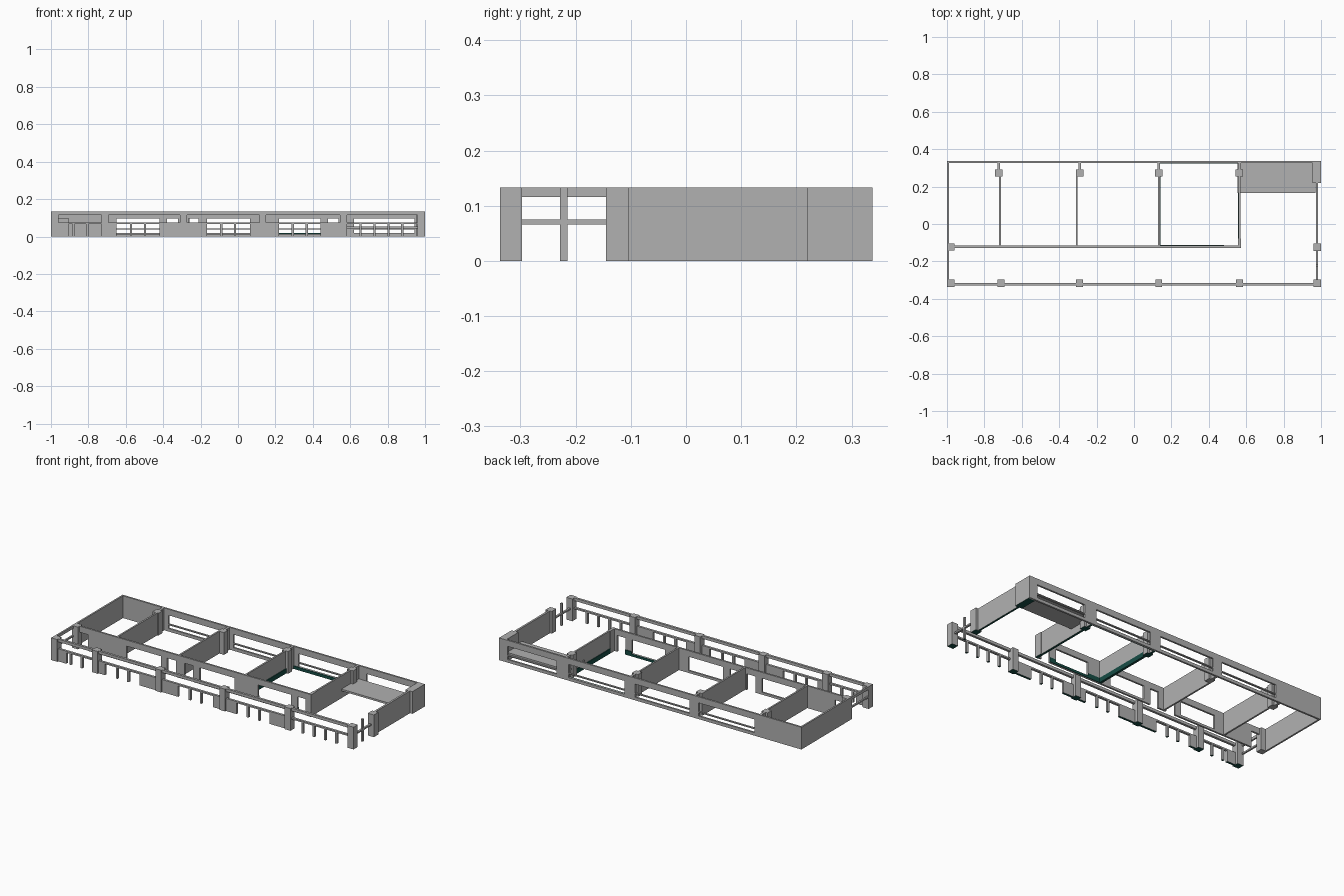
import bpy, bmesh, math
from mathutils import Vector

if "Cube" in bpy.data.objects:
    bpy.data.objects.remove(bpy.data.objects["Cube"])

H = 0.133          # wall height
BEAM = 0.116       # underside of the veranda beam
RAIL = (0.066, 0.075)


def material(name, rgb):
    m = bpy.data.materials.new(name)
    m.diffuse_color = (*rgb, 1)
    m.use_nodes = True
    m.node_tree.nodes["Principled BSDF"].inputs["Base Color"].default_value = m.diffuse_color
    return m


GREY = material("concrete grey", (0.44, 0.44, 0.44))
GREEN = material("dark green", (0.008, 0.075, 0.06))


def finish(bm, name, green_base=False, all_green=False):
    bmesh.ops.remove_doubles(bm, verts=bm.verts, dist=1e-5)
    bmesh.ops.recalc_face_normals(bm, faces=bm.faces)
    for f in bm.faces:      # undersides on the ground may be green
        under = f.normal.z < -0.5 and f.calc_center_median().z < 0.001
        f.material_index = int(all_green or (green_base and under))
    me = bpy.data.meshes.new(name)
    bm.to_mesh(me)
    bm.free()
    me.materials.append(GREY)
    me.materials.append(GREEN)
    ob = bpy.data.objects.new(name, me)
    bpy.context.collection.objects.link(ob)
    return ob


def box(name, x, y, z=(0, H), **kw):
    bm = bmesh.new()
    bmesh.ops.create_cube(bm, size=1)
    for v in bm.verts:
        v.co = Vector([r[0] if c < 0 else r[1] for c, r in zip(v.co, (x, y, z))])
    return finish(bm, name, **kw)


def wall(name, x, y, holes, **kw):
    """Wall along x with rectangular openings (x0, x1, z0, z1)."""
    xs = sorted({*x, *[h[0] for h in holes], *[h[1] for h in holes]})
    zs = sorted({0, H, *[h[2] for h in holes], *[h[3] for h in holes]})
    bm = bmesh.new()

    def solid(i, k):
        if not (0 <= i < len(xs) - 1 and 0 <= k < len(zs) - 1):
            return False
        cx, cz = (xs[i] + xs[i + 1]) / 2, (zs[k] + zs[k + 1]) / 2
        return not any(a < cx < b and c < cz < d for a, b, c, d in holes)

    def quad(*pts):
        bm.faces.new([bm.verts.new(p) for p in pts])

    y0, y1 = y
    for i in range(len(xs) - 1):
        for k in range(len(zs) - 1):
            if not solid(i, k):
                continue
            a, b, c, d = xs[i], xs[i + 1], zs[k], zs[k + 1]
            quad((a, y0, c), (b, y0, c), (b, y0, d), (a, y0, d))
            quad((b, y1, c), (a, y1, c), (a, y1, d), (b, y1, d))
            for di, px in ((-1, a), (1, b)):
                if not solid(i + di, k):
                    quad((px, y0, c), (px, y1, c), (px, y1, d), (px, y0, d))
            for dk, pz in ((-1, c), (1, d)):
                if not solid(i, k + dk):
                    quad((a, y0, pz), (b, y0, pz), (b, y1, pz), (a, y1, pz))
    return finish(bm, name, **kw)


# Back wall with four wide windows, each split by a thin bar
back_windows = [(-0.69, -0.32), (-0.26, 0.10), (0.17, 0.54), (0.62, 0.945)]
holes = []
for a, b in back_windows:
    holes += [(a, b, 0.018, 0.038), (a, b, 0.044, 0.097)]
wall("back_wall", (-1, 1), (0.327, 0.338), holes)

# Corridor wall with windows and doors
room_windows = [(-0.65, -0.42), (-0.165, 0.065), (0.22, 0.44)]
doors = [(-0.96, -0.905), (-0.38, -0.32), (-0.265, -0.21), (0.482, 0.537)]
holes = [(a, b, 0.014, 0.097) for a, b in room_windows]
holes += [(a, b, 0, 0.097) for a, b in doors]
wall("corridor_wall", (-0.99, 0.572), (-0.127, -0.116), holes)
box("corridor_end_column", (0.555, 0.573), (-0.128, -0.078), green_base=True)

# Left and right outer walls
box("left_wall", (-1, -0.99), (-0.12, 0.327))
box("left_beam", (-1, -0.99), (-0.30, -0.14), (BEAM, H))
box("left_rail", (-1, -0.99), (-0.30, -0.14), RAIL)
box("right_wall", (0.972, 0.984), (-0.105, 0.22), green_base=True)
box("right_rail", (0.972, 0.984), (-0.30, -0.14), RAIL)
box("right_post", (0.972, 0.984), (-0.228, -0.215), green_base=True)
box("right_back_column", (0.955, 1), (0.22, 0.327), green_base=True)
box("left_side_column", (-1, -0.96), (-0.142, -0.103))
box("right_side_column", (0.96, 1), (-0.145, -0.103), green_base=True)

# Partitions between the rooms, with a column near the back
for px, cx in ((-0.716, -0.724), (-0.306, -0.291), (0.133, 0.133), (0.564, 0.564)):
    g = px > 0.1
    box("partition", (px - 0.005, px + 0.005), (-0.116, 0.256), green_base=g)
    box("room_column", (cx - 0.02, cx + 0.02), (0.254, 0.292), green_base=g)
    box("partition_end", (cx - 0.007, cx + 0.007), (0.292, 0.327), green_base=g)

# Low slab in the open back bay
box("slab", (0.553, 0.97), (0.165, 0.327), (0.043, 0.054))

# Dark green skirting in the last room
SK = 0.028
for x, y, top in (
    ((0.138, 0.142), (-0.116, 0.254), SK),
    ((0.555, 0.559), (-0.078, 0.254), SK),
    ((0.14, 0.557), (0.323, 0.327), 0.018),
    ((0.142, 0.22), (-0.116, -0.112), SK),
    ((0.22, 0.44), (-0.116, -0.112), 0.014),
    ((0.44, 0.482), (-0.116, -0.112), SK),
):
    box("skirting", x, y, (0, top), all_green=True)

# Veranda front: columns, beam and hand rail
columns = [(-1, -0.96), (-0.73, -0.692), (-0.31, -0.272),
           (0.114, 0.151), (0.545, 0.583), (0.96, 1)]
FY = (-0.329, -0.315)
for x in columns:
    box("veranda_column", x, (-0.337, -0.297), green_base=True)
for (_, a), (b, _) in zip(columns, columns[1:]):
    box("veranda_beam", (a, b), FY, (BEAM, H))
    box("veranda_rail", (a, b), FY, RAIL)

# Solid panels under the rail beside the columns
for x in ((-0.96, -0.905), (-0.692, -0.65), (-0.42, -0.31), (-0.272, -0.165),
          (0.065, 0.114), (0.151, 0.22), (0.44, 0.545)):
    box("rail_panel", x, FY, (0, RAIL[0]), green_base=True)

# Slim posts under the rail
for start, count in ((-0.88, 2), (-0.572, 2), (-0.09, 2), (0.293, 2), (0.655, 4)):
    for i in range(count):
        px = start + i * 0.0745
        box("rail_post", (px - 0.006, px + 0.006), FY, (0, RAIL[0]), green_base=True)
